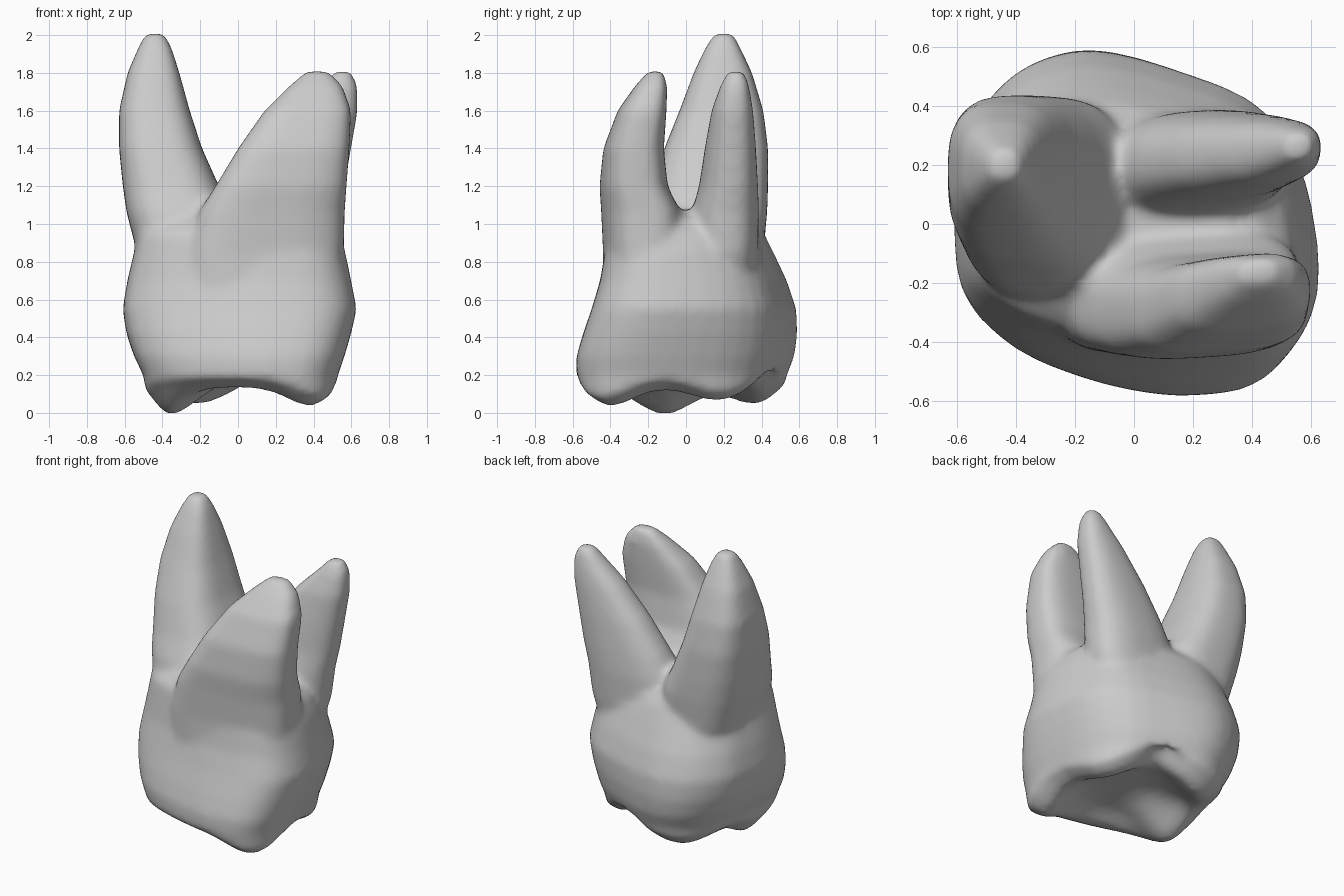
import bpy, bmesh
from math import cos, sin, exp, pi, copysign

if "Cube" in bpy.data.objects:
    bpy.data.objects.remove(bpy.data.objects["Cube"], do_unlink=True)

SEGMENTS = 48
bm = bmesh.new()

# Crown plan: lopsided rounded outline, counter-clockwise
plan = [(0.62, -0.2), (0.56, 0.16), (0.41, 0.39), (0.15, 0.51), (-0.1, 0.58), (-0.27, 0.57),
        (-0.43, 0.49), (-0.56, 0.32), (-0.61, 0.1), (-0.62, -0.1), (-0.585, -0.3), (-0.44, -0.43),
        (-0.22, -0.515), (0, -0.565), (0.2, -0.58), (0.43, -0.55), (0.57, -0.43)]


def plan_point(t):
    """Smooth point on the closed plan, t from 0 to 1, scaled to a unit box."""
    n = len(plan)
    k, f = int(t * n), t * n % 1
    a, b, c, d = (plan[(k + o) % n] for o in (-1, 0, 1, 2))
    mid = [b[i] + 0.5 * f * (c[i] - a[i] + f * (2 * a[i] - 5 * b[i] + 4 * c[i] - d[i]
           + f * (3 * (b[i] - c[i]) + d[i] - a[i]))) for i in (0, 1)]
    return mid[0] / 0.62, mid[1] / 0.58


def crown_ring(z, x0, x1, y0, y1):
    ring = []
    for i in range(SEGMENTS):
        u, v = plan_point(i / SEGMENTS)
        ring.append(((x0 + x1) / 2 + u * (x1 - x0) / 2, (y0 + y1) / 2 + v * (y1 - y0) / 2, z))
    return ring


def root_ring(z, x0, x1, y0, y1, skew, power):
    """Rounded ring filling the given extents, with y skewed along x."""
    cx, cy, hx, hy = (x0 + x1) / 2, (y0 + y1) / 2, (x1 - x0) / 2, (y1 - y0) / 2
    ry = max(hy * hy - (skew * hx) ** 2, 0.0001) ** 0.5
    ring = []
    for i in range(SEGMENTS):
        a = 2 * pi * i / SEGMENTS
        dx = hx * copysign(abs(cos(a)) ** power, cos(a))
        dy = ry * copysign(abs(sin(a)) ** power, sin(a))
        ring.append((cx + dx, cy + dy + skew * dx, z))
    return ring


def loft(rings):
    """Closed skin over a stack of rings running upward."""
    rows = [[bm.verts.new(p) for p in ring] for ring in rings]
    for low, high in zip(rows, rows[1:]):
        for i in range(SEGMENTS):
            j = (i + 1) % SEGMENTS
            bm.faces.new((low[i], low[j], high[j], high[i]))
    bm.faces.new(rows[0][::-1])
    bm.faces.new(rows[-1])


# Crown wall: z, then x and y extents
wall = [
    (0.20, -0.50, 0.53, -0.58, 0.53),
    (0.30, -0.55, 0.565, -0.58, 0.57),
    (0.42, -0.59, 0.60, -0.545, 0.585),
    (0.55, -0.61, 0.63, -0.50, 0.58),
    (0.70, -0.585, 0.60, -0.455, 0.53),
    (0.85, -0.55, 0.57, -0.43, 0.46),
    (0.95, -0.53, 0.53, -0.41, 0.41),
    (1.02, -0.45, 0.45, -0.34, 0.34),
    (1.07, -0.30, 0.32, -0.22, 0.22),
]
wall_rings = [crown_ring(*w) for w in wall]

# Chewing surface: shallow hollow, soft rim, four cusps and a notch (x, y, height, spread)
bumps = [(0.41, -0.42, 0.11, 0.035), (0.40, 0.18, 0.08, 0.035), (-0.31, -0.11, 0.16, 0.035),
         (-0.22, 0.35, 0.09, 0.04), (0.12, 0.43, -0.09, 0.012)]


def chewing_ring(s):
    cx, cy = 0.01, -0.02
    ring = []
    for x, y, _ in wall_rings[0]:
        px, py = cx + (x - cx) * s, cy + (y - cy) * s
        z = 0.19 - 0.06 * exp(-((s - 0.76) / 0.16) ** 2)
        for ux, uy, h, spread in bumps:
            z -= h * exp(-((px - ux) ** 2 + (py - uy) ** 2) / spread)
        ring.append((px, py, z))
    return ring


loft([chewing_ring(s) for s in (0.04, 0.2, 0.35, 0.5, 0.62, 0.74, 0.84, 0.92, 0.98)] + wall_rings)

# Roots: z, then x and y extents
left_root = [
    (0.60, -0.45, -0.05, -0.24, 0.34),
    (0.85, -0.535, 0.0, -0.28, 0.41),
    (1.06, -0.59, -0.02, -0.24, 0.43),
    (1.20, -0.61, -0.10, -0.18, 0.435),
    (1.40, -0.63, -0.19, -0.115, 0.435),
    (1.60, -0.63, -0.255, -0.035, 0.41),
    (1.80, -0.585, -0.31, 0.04, 0.35),
    (1.93, -0.53, -0.35, 0.10, 0.29),
    (2.01, -0.49, -0.39, 0.15, 0.25),
]
front_root = [
    (0.60, -0.25, 0.52, -0.44, -0.05),
    (0.85, -0.27, 0.56, -0.435, -0.02),
    (1.06, -0.21, 0.565, -0.445, -0.03),
    (1.20, -0.12, 0.575, -0.455, -0.10),
    (1.40, 0.0, 0.59, -0.435, -0.12),
    (1.60, 0.14, 0.60, -0.36, -0.105),
    (1.73, 0.27, 0.555, -0.27, -0.10),
    (1.81, 0.36, 0.48, -0.20, -0.12),
]
back_root = [
    (0.60, -0.12, 0.42, 0.02, 0.36),
    (0.85, -0.14, 0.51, 0.01, 0.38),
    (1.06, -0.08, 0.535, 0.03, 0.385),
    (1.20, 0.0, 0.565, 0.07, 0.38),
    (1.40, 0.14, 0.60, 0.10, 0.37),
    (1.60, 0.31, 0.635, 0.135, 0.355),
    (1.73, 0.44, 0.635, 0.18, 0.335),
    (1.81, 0.51, 0.60, 0.22, 0.31),
]
for root, skew, power in ((left_root, 0, 0.7), (front_root, 0.06, 0.66), (back_root, 0.06, 0.8)):
    loft([root_ring(*r, skew, power) for r in root])

mesh = bpy.data.meshes.new("tooth")
bm.to_mesh(mesh)
bm.free()
tooth = bpy.data.objects.new("tooth", mesh)
bpy.context.collection.objects.link(tooth)

# Fuse crown and roots into one soft skin
fuse = tooth.modifiers.new("fuse", "REMESH")
fuse.mode = "VOXEL"
fuse.voxel_size = 0.02
fuse.use_smooth_shade = True
soften = tooth.modifiers.new("soften", "SMOOTH")
soften.factor = 0.5
soften.iterations = 16

grey = bpy.data.materials.new("plain grey")
grey.use_nodes = True
grey.diffuse_color = (0.6, 0.6, 0.6, 1)
grey.node_tree.nodes["Principled BSDF"].inputs["Base Color"].default_value = (0.6, 0.6, 0.6, 1)
mesh.materials.append(grey)
mesh.shade_smooth()
